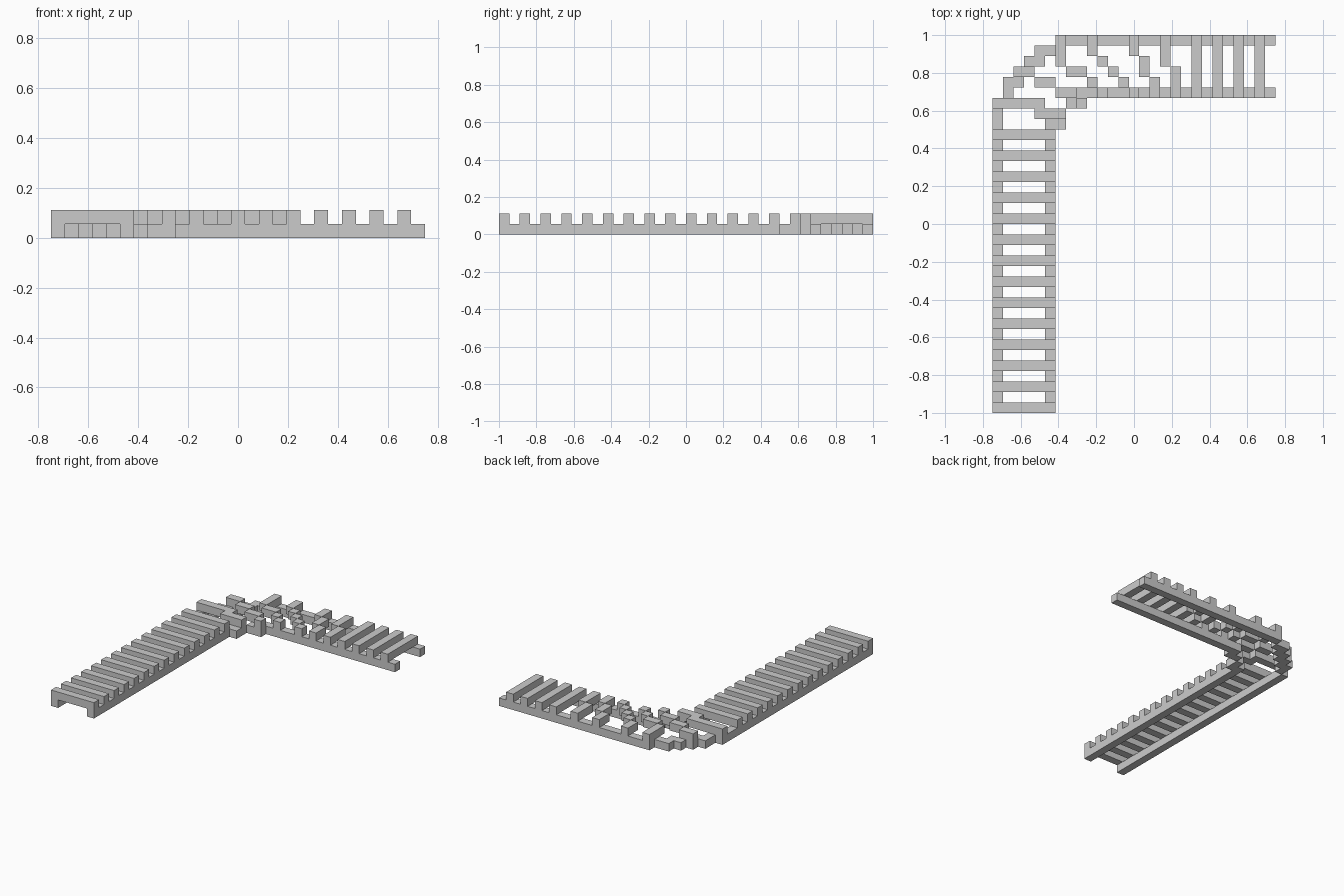
import bpy, bmesh
from mathutils import Matrix, Vector

if "Cube" in bpy.data.objects:
    bpy.data.objects.remove(bpy.data.objects["Cube"])

U = 1 / 18  # block size; the plan is 27 x 36 blocks


def part(name, runs, layer):
    """Make one object from block runs (first col, last col, first row, last row); row 0 is the back."""
    bm = bmesh.new()
    for c0, c1, r0, r1 in runs:
        size = Vector((c1 - c0 + 1, r1 - r0 + 1, 1)) * U
        centre = Vector((-0.75 + (c0 + c1 + 1) / 2 * U, 1 - (r0 + r1 + 1) / 2 * U, (layer + 0.5) * U))
        bmesh.ops.create_cube(bm, size=1, matrix=Matrix.Translation(centre) @ Matrix.Diagonal((*size, 1)))
    mesh = bpy.data.meshes.new(name)
    bm.to_mesh(mesh)
    bm.free()
    bpy.context.collection.objects.link(bpy.data.objects.new(name, mesh))


# Rails: two straights joined by a stepped corner
part("outer_rail", [(0, 0, 6, 35), (1, 1, 4, 5), (2, 2, 3, 4), (3, 3, 2, 3),
                    (4, 4, 1, 2), (5, 5, 1, 1), (6, 26, 0, 0)], 0)
part("inner_rail", [(5, 5, 8, 35), (6, 6, 7, 8), (7, 8, 6, 6), (8, 26, 5, 5)], 0)

# Straight sleepers on the long leg
for row in range(9, 36, 2):
    part("long_leg_sleeper", [(0, 5, row, row)], 1)

# Straight sleepers on the short leg
for col in range(19, 26, 2):
    part("short_leg_sleeper", [(col, col, 0, 5)], 1)

# Fanned sleepers stepping around the corner
fan = [
    [(16, 16, 0, 2), (17, 17, 3, 5)],
    [(13, 13, 0, 1), (14, 14, 2, 3), (15, 15, 4, 5)],
    [(9, 9, 0, 1), (10, 10, 2, 2), (11, 11, 3, 3), (12, 12, 4, 4), (13, 13, 5, 5)],
    [(6, 6, 0, 2), (7, 8, 3, 3), (9, 9, 4, 4), (10, 10, 5, 5)],
    [(2, 3, 3, 3), (4, 5, 4, 4), (6, 7, 5, 5), (8, 8, 6, 6)],
    [(0, 4, 6, 6), (4, 6, 7, 7)],
]
for runs in fan:
    part("corner_sleeper", runs, 1)
